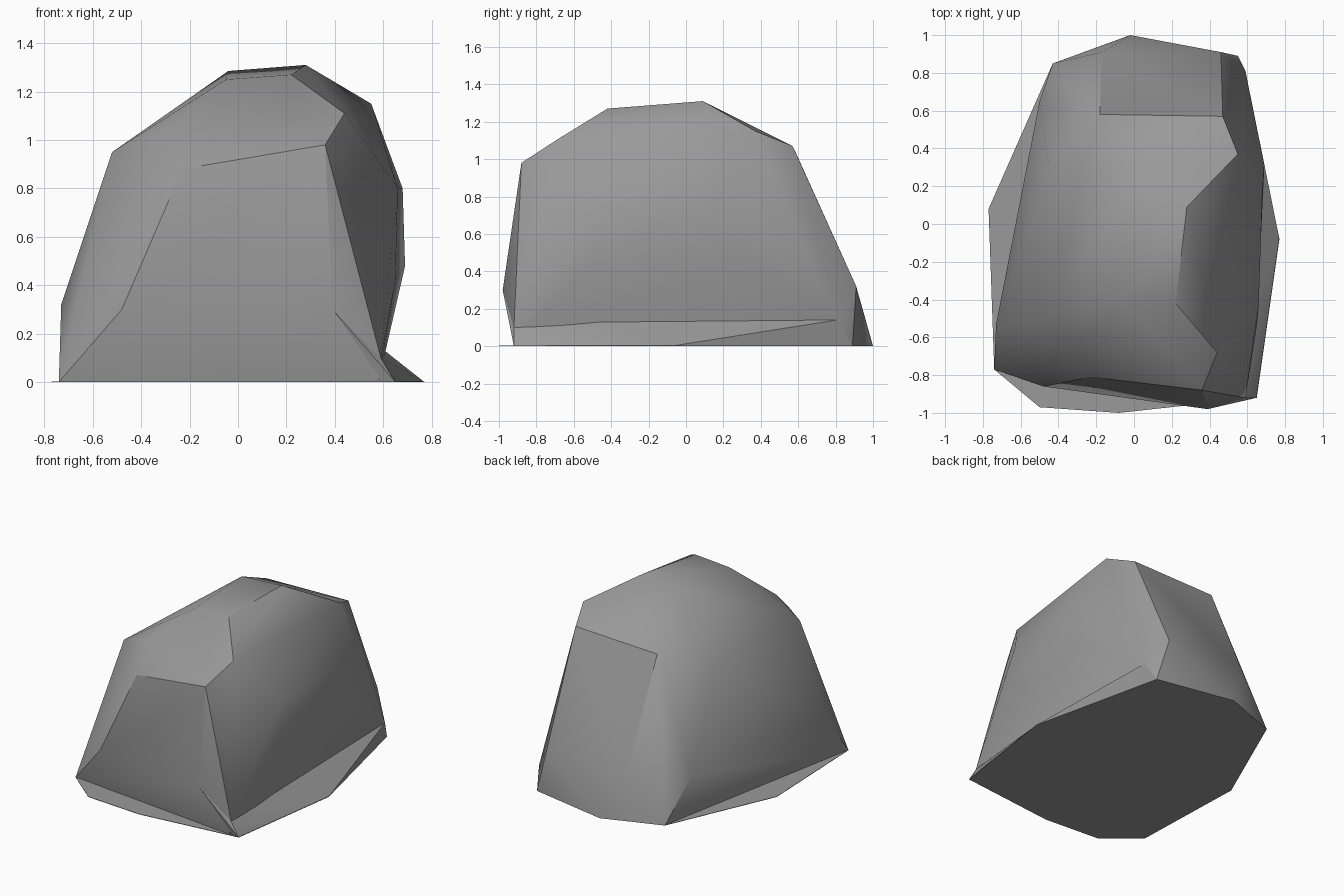
import bpy
import bmesh
from math import radians
from mathutils import Vector

cube = bpy.data.objects.get("Cube")
if cube:
    bpy.data.objects.remove(cube, do_unlink=True)

stone = bpy.data.materials.new("stone_grey")
stone.use_nodes = True
grey = (0.32, 0.32, 0.32, 1)
stone.diffuse_color = grey
stone.node_tree.nodes["Principled BSDF"].inputs["Base Color"].default_value = grey


def add_object(name, bm, smooth_angle):
    """Turn a bmesh into a stone object with sharp ridges."""
    bmesh.ops.recalc_face_normals(bm, faces=bm.faces[:])
    mesh = bpy.data.meshes.new(name)
    bm.to_mesh(mesh)
    bm.free()
    mesh.materials.append(stone)
    obj = bpy.data.objects.new(name, mesh)
    bpy.context.collection.objects.link(obj)
    bpy.ops.object.select_all(action="DESELECT")
    obj.select_set(True)
    bpy.context.view_layer.objects.active = obj
    bpy.ops.object.shade_smooth_by_angle(angle=radians(smooth_angle))
    return obj


def add_hull(name, points):
    """Chiselled block spanning the given corner points."""
    bm = bmesh.new()
    verts = [bm.verts.new(Vector(p)) for p in points]
    result = bmesh.ops.convex_hull(bm, input=verts)
    spare = {v for v in result["geom_interior"] + result["geom_unused"]
             if isinstance(v, bmesh.types.BMVert)}
    bmesh.ops.delete(bm, geom=list(spare), context="VERTS")
    bmesh.ops.dissolve_limit(bm, angle_limit=radians(3),
                             verts=bm.verts[:], edges=bm.edges[:])
    return add_object(name, bm, 32)


# Corners shared between the body and the foot
front_left_base = (-0.74, -0.77, 0)
back_right_base = (0.55, 0.89, 0)
front_ridge = (0.39, -0.98, 0.3)
notch = [(0.59, -0.92, 0.1), (0.59, 0.81, 0.14)]

# Facets of the main boulder
front_panel = [(-0.48, -0.86, 0.3), (-0.23, -0.81, 0.88),
               (0.36, -0.88, 0.98), front_ridge]
back_panel = [(-0.17, 0.91, 0.32), (0.46, 0.91, 0.32),
              (0.47, 0.57, 1.07), (-0.18, 0.58, 1.05)]
minus_x_panel = [(-0.5, 0.65, 0.3), (-0.45, 0.31, 0.95),
                 (-0.52, -0.54, 0.95), (-0.73, -0.53, 0.32)]
plus_x_panel = [(0.66, -0.43, 0.8), (0.68, 0.17, 0.8),
                (0.69, 0.31, 0.48), (0.65, -0.54, 0.42)]
crown = [(-0.28, -0.62, 1.04), (-0.05, -0.42, 1.25), (0.22, -0.42, 1.27),
         (0.44, -0.68, 1.11), (0.55, 0.37, 1.15), (0.28, 0.09, 1.31),
         (-0.04, 0.1, 1.285), (-0.25, 0.33, 1.1)]
body_base = [front_left_base, back_right_base, (-0.43, 0.85, 0),
             (-0.02, 1, 0), (0.58, -0.92, 0)]
add_hull("rock_body", front_panel + back_panel + minus_x_panel
         + plus_x_panel + crown + notch + body_base)

# Sloping ledge under the overhang
add_hull("rock_foot", notch + [front_left_base, back_right_base, front_ridge,
                               (0.65, -0.92, 0), (0.77, -0.08, 0)])

# Paper-thin base that peeks out around the boulder
outline = [(-0.77, 0.08), (-0.74, -0.77), (-0.5, -0.97), (-0.08, -1),
           (0.65, -0.92), (0.77, -0.08), (0.55, 0.89), (-0.02, 1),
           (-0.43, 0.85)]
bm = bmesh.new()
base = bm.faces.new([bm.verts.new((x, y, 0)) for x, y in outline])
top = bmesh.ops.extrude_face_region(bm, geom=[base], use_keep_orig=True)
bmesh.ops.translate(bm, vec=(0, 0, 0.003),
                    verts=[g for g in top["geom"] if isinstance(g, bmesh.types.BMVert)])
add_object("base_sheet", bm, 30)
